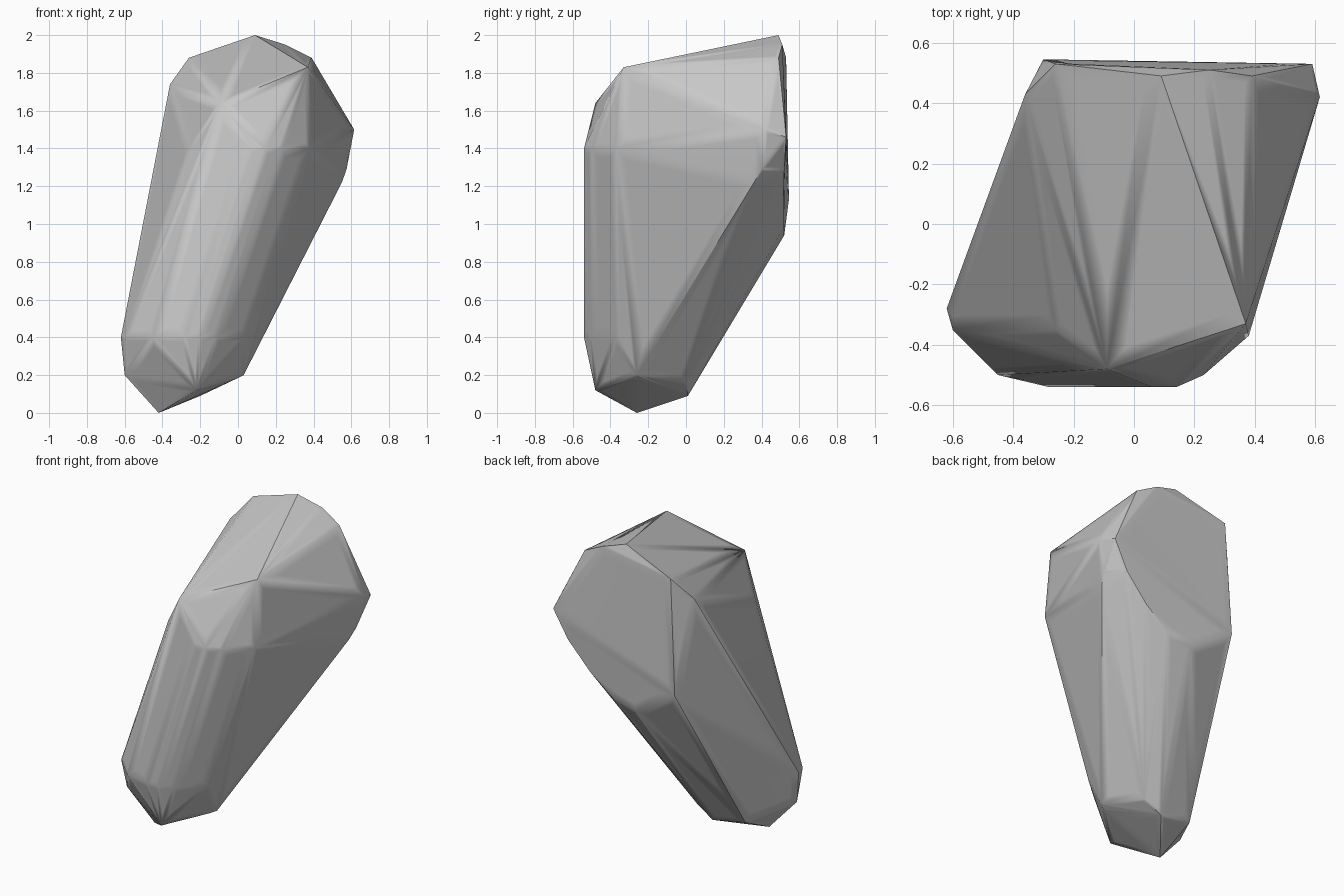
import bpy
import bmesh
from math import radians
from mathutils import Vector

if "Cube" in bpy.data.objects:
    bpy.data.objects.remove(bpy.data.objects["Cube"], do_unlink=True)


def make_material(name, colour):
    material = bpy.data.materials.new(name)
    material.use_nodes = True
    material.diffuse_color = colour
    shader = material.node_tree.nodes["Principled BSDF"]
    shader.inputs["Base Color"].default_value = colour
    shader.inputs["Roughness"].default_value = 0.8
    return material


def make_hull(name, points, material, smooth_angle):
    """Wrap a tight skin around the chipped corners of a stone."""
    bm = bmesh.new()
    for point in points:
        bm.verts.new(point)
    result = bmesh.ops.convex_hull(bm, input=bm.verts[:], use_existing_faces=False)
    leftovers = set(result["geom_interior"]) | set(result["geom_unused"])
    loose = [item for item in leftovers
             if isinstance(item, bmesh.types.BMVert) and item.is_valid]
    bmesh.ops.delete(bm, geom=loose, context="VERTS")
    bmesh.ops.recalc_face_normals(bm, faces=bm.faces[:])
    # Merge nearly level triangles into broad facets
    bmesh.ops.dissolve_limit(bm, angle_limit=radians(3),
                             verts=bm.verts[:], edges=bm.edges[:])
    # A flush inner border keeps each facet flat and its rim softly shaded
    for facet in bm.faces[:]:
        width = min(.05, .7 * facet.calc_area() / facet.calc_perimeter())
        bmesh.ops.inset_individual(bm, faces=[facet], thickness=width,
                                   use_even_offset=True)
    mesh = bpy.data.meshes.new(name)
    bm.to_mesh(mesh)
    bm.free()
    mesh.materials.append(material)
    stone = bpy.data.objects.new(name, mesh)
    bpy.context.collection.objects.link(stone)
    bpy.ops.object.select_all(action="DESELECT")
    stone.select_set(True)
    bpy.context.view_layer.objects.active = stone
    bpy.ops.object.shade_smooth_by_angle(angle=smooth_angle)
    return stone


# Rounded front: one curved profile swept upward along the leaning axis
front_profile = [(-.6, -.35), (-.45, -.5), (-.28, -.54), (-.2, -.54),
                 (-.11, -.5), (.04, -.37), (.05, -.28)]
lean = Vector((.34, 0, 1))
lower_shoulder = [Vector((x, y, .4)) for x, y in front_profile]
upper_shoulder = [corner + lean for corner in lower_shoulder]

# Blunt foot
foot = [(-.42, -.26, 0), (-.22, -.48, .12), (-.01, -.28, .18),
        (.03, -.26, .2), (-.08, 0, .16), (-.2, .01, .09),
        (-.43, 0, .13), (-.6, -.29, .2), (-.62, -.28, .4)]

# Sloping crown, from the front lip to the back peak
crown = [(-.09, -.48, 1.64), (.37, -.33, 1.83), (.09, .49, 2),
         (.25, .51, 1.95), (.39, .49, 1.88), (-.26, .53, 1.88),
         (-.36, .43, 1.74)]

# Flat back with a rounded lower rim, and the bulging left side
back = [(-.3, .545, 1.13), (0, .52, .94), (.17, .515, .98),
        (.335, .515, 1.11), (.49, .52, 1.28), (.59, .53, 1.46),
        (.615, .42, 1.5), (.575, .4, 1.29), (.55, .36, 1.22)]

stone_grey = make_material("stone grey", (.58, .58, .58, 1))
make_hull("stone", lower_shoulder + upper_shoulder + foot + crown + back,
          stone_grey, radians(35))
